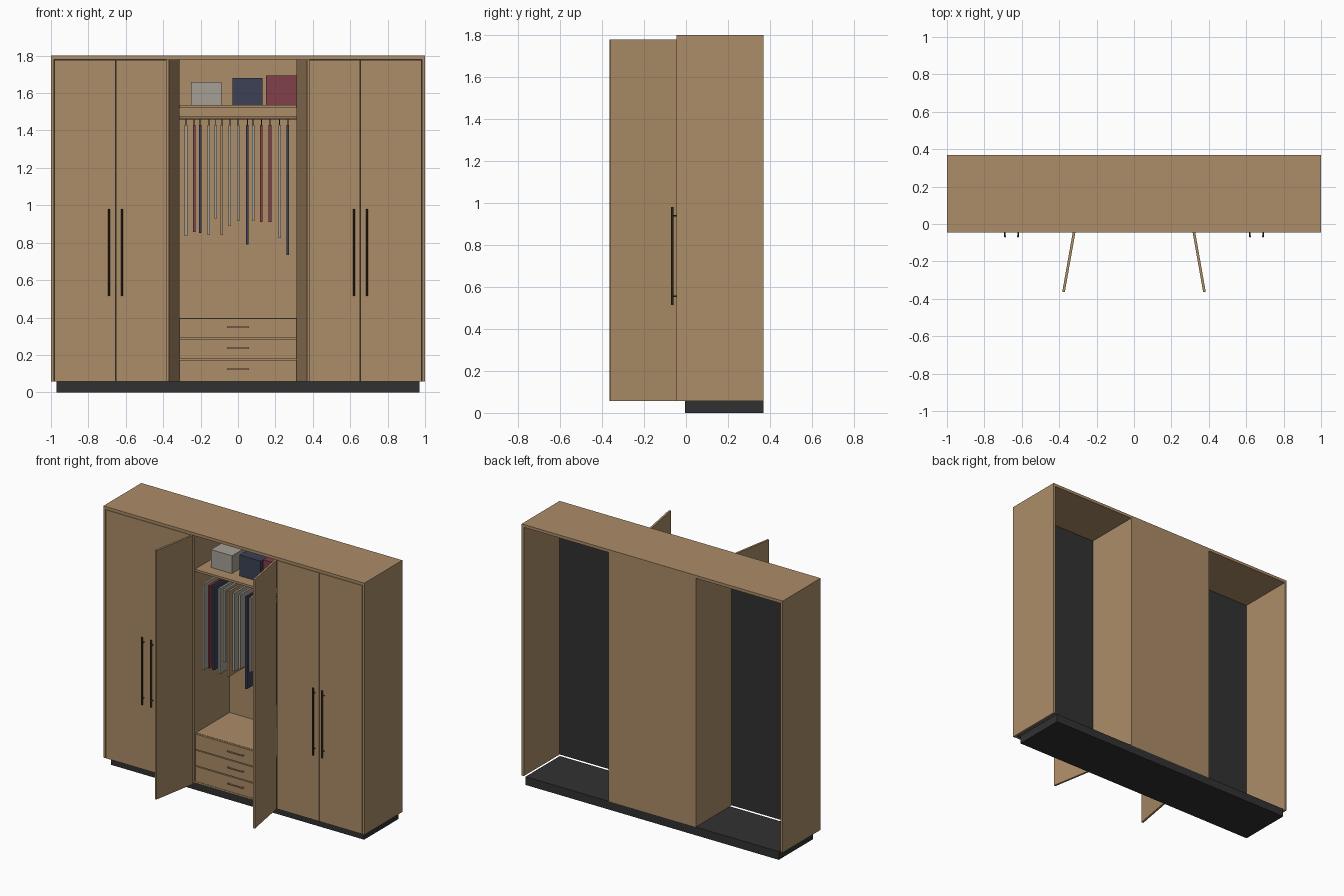
import bpy, math
from mathutils import Matrix, Vector

if "Cube" in bpy.data.objects:
    bpy.data.objects.remove(bpy.data.objects["Cube"])


def material(name, rgb):
    m = bpy.data.materials.new(name)
    m.diffuse_color = (*rgb, 1)
    m.use_nodes = True
    m.node_tree.nodes["Principled BSDF"].inputs["Base Color"].default_value = m.diffuse_color
    return m


WOOD = material("oak wood", (0.413, 0.266, 0.138))
DARK = material("charcoal", (0.031, 0.031, 0.031))
METAL = material("dark bronze", (0.05, 0.034, 0.022))
GREY = material("light grey fabric", (0.38, 0.35, 0.30))
NAVY = material("navy fabric", (0.045, 0.052, 0.09))
RED = material("wine red fabric", (0.22, 0.05, 0.065))
TAN = material("tan fabric", (0.40, 0.27, 0.15))


def box(name, x, y, z, mat):
    """Box from (min, max) pairs."""
    sx, sy, sz = x[1] - x[0], y[1] - y[0], z[1] - z[0]
    bpy.ops.mesh.primitive_cube_add(size=1)
    o = bpy.context.object
    o.name = name
    o.data.transform(Matrix.Diagonal((sx, sy, sz, 1)))
    o.location = (sum(x) / 2, sum(y) / 2, sum(z) / 2)
    o.data.materials.append(mat)
    return o


def rod(name, a, b, r, mat, sides=12):
    """Cylinder between two points."""
    a, b = Vector(a), Vector(b)
    bpy.ops.mesh.primitive_cylinder_add(vertices=sides, radius=r, depth=(b - a).length,
                                        location=(a + b) / 2)
    o = bpy.context.object
    o.name = name
    o.rotation_euler = (b - a).to_track_quat('Z', 'Y').to_euler()
    o.data.materials.append(mat)
    bpy.ops.object.shade_smooth_by_angle()
    return o


def span(s, a, b):
    """Mirror an x range to side s."""
    return tuple(sorted((s * a, s * b)))


F, B = -0.045, 0.37          # carcass front and back
Z0, Z1, ZT = 0.057, 1.78, 1.80

# Plinth and top board
box("plinth", (-0.97, 0.97), (-0.005, B), (0, Z0), DARK)
box("top_board", (-1, 1), (F, B), (Z1, ZT), WOOD)

for s, side in ((-1, "left"), (1, "right")):
    # Carcass uprights
    box(side + "_side_panel", span(s, 0.984, 1), (F, B), (Z0, Z1), WOOD)
    box(side + "_divider", span(s, 0.316, 0.334), (-0.027, B), (Z0, Z1), WOOD)
    # Closed pair of doors with a dark backing sheet
    box(side + "_inner_door", span(s, 0.328, 0.653), (-0.044, -0.027), (Z0, Z1 - 0.003), WOOD)
    box(side + "_outer_door", span(s, 0.656, 0.982), (-0.044, -0.027), (Z0, Z1 - 0.003), WOOD)
    box(side + "_door_backing", span(s, 0.334, 0.984), (-0.027, -0.023), (Z0, Z1), DARK)
    # Bar handles
    for hx in (0.62, 0.69):
        rod(side + "_door_handle", (s * hx, -0.066, 0.515), (s * hx, -0.066, 0.98), 0.006, METAL)
        for hz in (0.555, 0.94):
            rod(side + "_handle_post", (s * hx, -0.066, hz), (s * hx, -0.043, hz), 0.004, METAL, 8)
    # Open centre door, swung out about 100 degrees
    door = box(side + "_open_door", (-0.007, 0.007), (-0.323, 0), (Z0, Z1), WOOD)
    ang = math.radians(10) * s
    mid = Vector((s * 0.3205, F, 0)) + Matrix.Rotation(ang, 3, 'Z') @ Vector((0, -0.1615, 0))
    door.location.x, door.location.y = mid.x, mid.y
    door.rotation_euler.z = ang

# Centre cabinet interior
box("back_panel", (-0.316, 0.316), (0.36, B), (Z0, Z1), WOOD)
box("bottom_board", (-0.316, 0.316), (-0.025, 0.36), (Z0, Z0 + 0.012), WOOD)
box("shelf", (-0.316, 0.316), (-0.02, 0.36), (1.52, 1.535), WOOD)
rod("hanging_rail", (-0.316, 0.165, 1.467), (0.316, 0.165, 1.467), 0.007, WOOD)

# Drawer chest
box("drawer_chest", (-0.316, 0.316), (-0.008, 0.36), (Z0 + 0.012, 0.398), WOOD)
for i in range(3):
    z = 0.066 + i * 0.112
    box("drawer_front", (-0.312, 0.312), (-0.022, -0.008), (z, z + 0.106), WOOD)
    box("drawer_handle", (-0.06, 0.06), (-0.036, -0.030), (z + 0.054, z + 0.061), WOOD)
    for hx in (-0.056, 0.056):
        box("drawer_handle_post", (hx - 0.004, hx + 0.004), (-0.030, -0.022),
            (z + 0.054, z + 0.061), WOOD)

# Storage boxes on the shelf
for name, x, top, mat in (("grey", -0.25, 1.658, GREY), ("navy", -0.03, 1.68, NAVY),
                          ("red", 0.15, 1.695, RED)):
    box(name + "_storage_box", (x, x + 0.162), (0.06, 0.21), (1.535, top), mat)

# Hanging clothes: x, hem height, colour
clothes = ((-0.278, .835, GREY), (-0.234, .857, RED), (-0.202, .853, NAVY), (-0.156, .84, GREY),
           (-0.119, .93, GREY), (-0.086, .84, TAN), (-0.044, .888, GREY), (0.001, .915, GREY),
           (0.05, .79, NAVY), (0.081, .915, GREY), (0.125, .91, RED), (0.171, .91, RED),
           (0.223, .825, GREY), (0.267, .735, NAVY))
for x, hem, mat in clothes:
    box("garment", (x - 0.007, x + 0.007), (0.015, 0.315), (hem, 1.43), mat)
    rod("hanger_hook", (x, 0.165, 1.428), (x, 0.165, 1.462), 0.003, METAL, 6)
